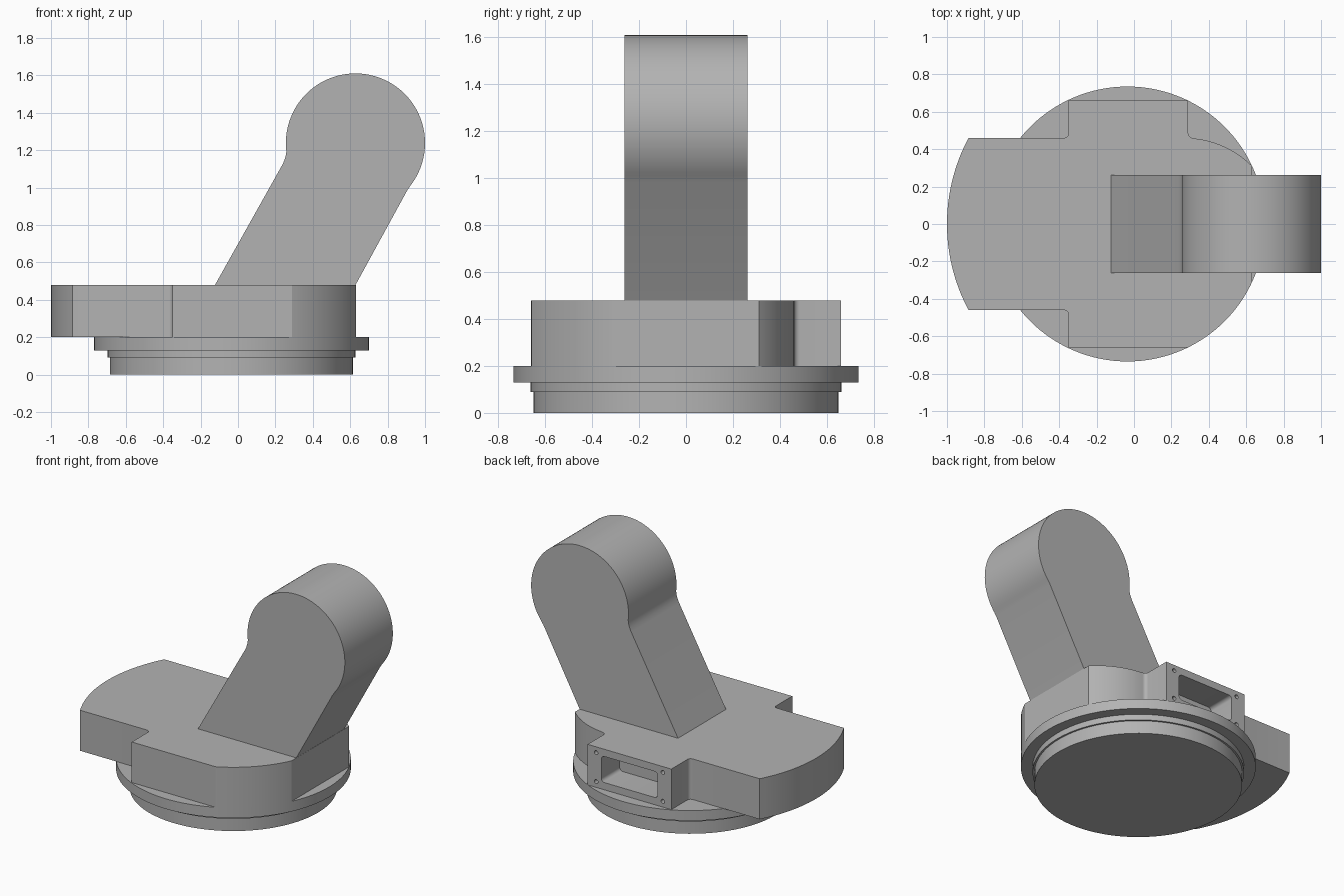
import bpy, bmesh, math
from mathutils import Vector

old = bpy.data.objects.get("Cube")
if old:
    bpy.data.objects.remove(old)

grey = bpy.data.materials.new("plain grey")
grey.use_nodes = True
grey.diffuse_color = (0.45, 0.45, 0.45, 1)
grey.node_tree.nodes["Principled BSDF"].inputs["Base Color"].default_value = grey.diffuse_color


def arc(cx, cy, r, start, end, steps=24):
    """Points along a circular arc, angles in degrees."""
    angles = [math.radians(start + (end - start) * i / steps) for i in range(steps + 1)]
    return [(cx + r * math.cos(a), cy + r * math.sin(a)) for a in angles]


def prism(name, outline, low, high, upright=False):
    """Extrude an outline along z, or along y when upright."""
    bm = bmesh.new()
    place = (lambda u, v: (u, low, v)) if upright else (lambda u, v: (u, v, low))
    face = bm.faces.new([bm.verts.new(place(u, v)) for u, v in outline])
    move = Vector((0, high - low, 0)) if upright else Vector((0, 0, high - low))
    new = bmesh.ops.extrude_face_region(bm, geom=[face])["geom"]
    bmesh.ops.translate(bm, vec=move, verts=[g for g in new if isinstance(g, bmesh.types.BMVert)])
    bmesh.ops.recalc_face_normals(bm, faces=bm.faces)
    mesh = bpy.data.meshes.new(name)
    bm.to_mesh(mesh)
    bm.free()
    mesh.materials.append(grey)
    obj = bpy.data.objects.new(name, mesh)
    bpy.context.collection.objects.link(obj)
    return obj


def activate(obj):
    bpy.ops.object.select_all(action="DESELECT")
    obj.select_set(True)
    bpy.context.view_layer.objects.active = obj


def cut(obj, cutter):
    """Subtract the cutter, then discard it."""
    cutter.hide_render = True
    mod = obj.modifiers.new("cut", "BOOLEAN")
    mod.operation = "DIFFERENCE"
    mod.solver = "EXACT"
    mod.object = cutter
    activate(obj)
    bpy.ops.object.modifier_apply(modifier=mod.name)
    bpy.data.objects.remove(cutter)


def rounded_box(x0, x1, z0, z1, r):
    corners = [(x1 - r, z1 - r, 0), (x0 + r, z1 - r, 90), (x0 + r, z0 + r, 180), (x1 - r, z0 + r, 270)]
    return [p for x, z, a in corners for p in arc(x, z, r, a, a + 90, 6)]


# Stepped round base
axis_x, rim = -0.035, 0.735
parts = [prism(name, arc(axis_x, 0, r, 0, 360, 128)[:-1], low, high)
         for name, r, low, high in (("base_disc", 0.65, 0, 0.09),
                                    ("base_step", 0.662, 0.09, 0.13),
                                    ("base_flange", rim, 0.13, 0.2))]

# Body plate: flat sides, rounded nose, one curved shoulder following the rim
fil = 0.025
wing, side, right, back = 0.46, 0.66, 0.63, 0.29
a0 = math.degrees(math.atan2(-side, back - axis_x))
a1 = -math.degrees(math.acos((right - axis_x) / rim))
nose = math.degrees(math.asin(wing / 0.977))
outline = (
    arc(-0.023, 0, 0.977, 180 - nose, 180 + nose)
    + arc(-0.35 - fil, -wing - fil, fil, 90, 0, 6)
    + [(-0.35, -side)]
    + arc(axis_x, 0, rim, a0, a1)
    + arc(0.27, -0.05, 0.51, 45, 85)
    + arc(back + fil, wing + fil, fil, 270, 180, 6)
    + [(back, side), (-0.35, side)]
    + arc(-0.35 - fil, wing + fil, fil, 0, -90, 6)
)
body = prism("body_plate", outline, 0.2, 0.48)

# Connector pocket and four screw holes in the back face
cut(body, prism("pocket_cutter", rounded_box(-0.245, 0.185, 0.25, 0.43, 0.025), 0.46, 0.75, True))
for x in (-0.285, 0.225):
    for z in (0.24, 0.44):
        cut(body, prism("hole_cutter", arc(x, z, 0.014, 0, 360, 16)[:-1], 0.6, 0.75, True))
parts.append(body)

# Leaning arm with a round head
arm_outline = [(-0.145, 0.44), (0.607, 0.44), (0.905, 0.985)]
arm_outline += arc(0.628, 1.238, 0.372, -38, 187, 72)
arm_outline += [(0.254, 1.165), (0.247, 1.143), (0.235, 1.118)]
parts.append(prism("arm", arm_outline, -0.262, 0.262, True))

for part in parts:
    activate(part)
    bpy.ops.object.shade_smooth_by_angle(angle=math.radians(25))
